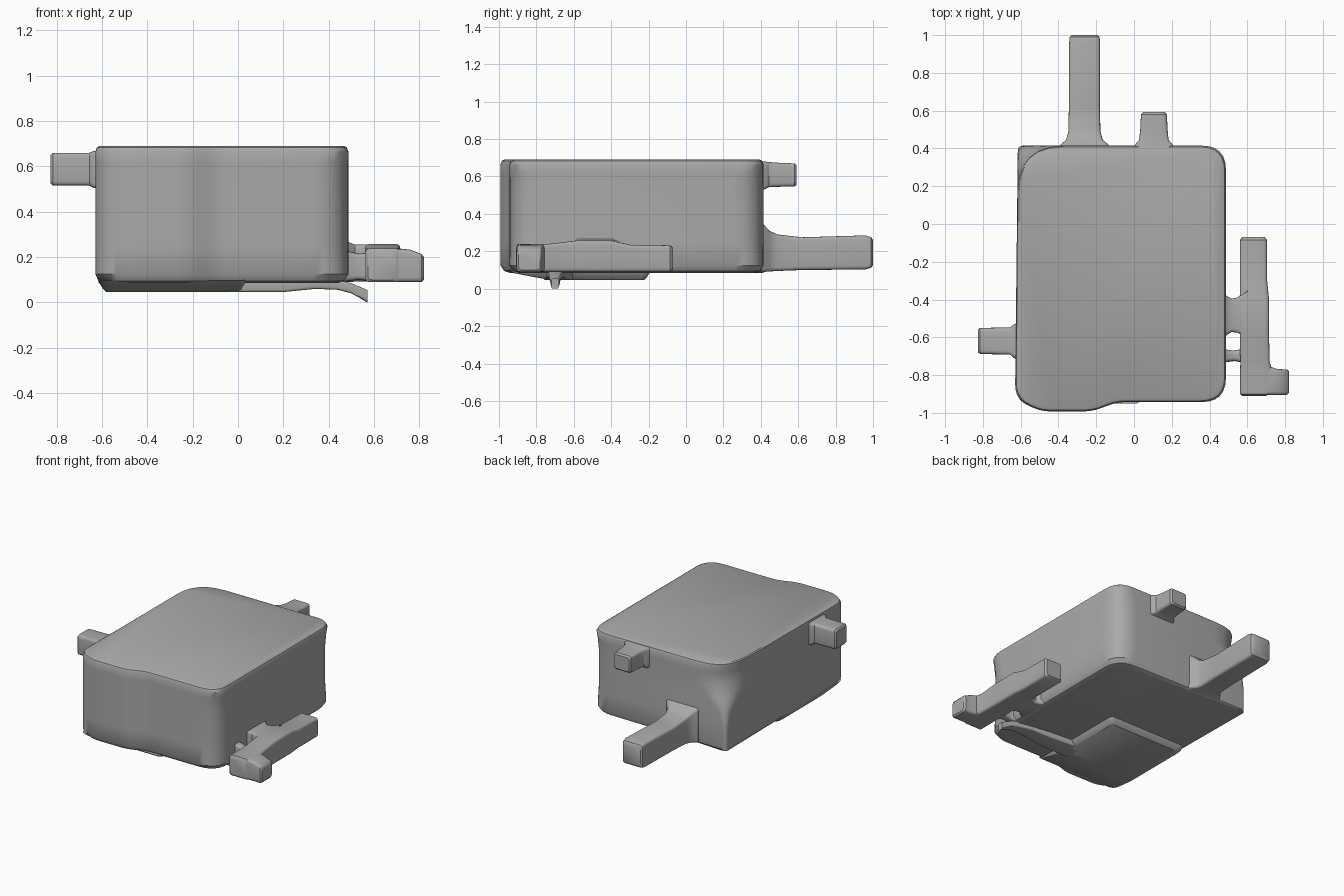
import bpy, bmesh, math
from mathutils import Vector

grey = bpy.data.materials.new("plain grey")
grey.diffuse_color = (0.4, 0.4, 0.4, 1)


def outline(corners, seg=6):
    """Closed 2D outline; corners are (x, y, radius), counter-clockwise."""
    pts, n = [], len(corners)
    for i, (x, y, r) in enumerate(corners):
        c = Vector((x, y))
        a = (Vector(corners[i - 1][:2]) - c)
        b = (Vector(corners[(i + 1) % n][:2]) - c)
        p = c + a.normalized() * min(r, a.length * 0.9)
        q = c + b.normalized() * min(r, b.length * 0.9)
        for k in range(seg + 1):
            t = k / seg
            pts.append(p * (1 - t) ** 2 + c * 2 * t * (1 - t) + q * t * t)
    return pts


def loft(name, rings):
    """Skin a stack of equal-length 3D rings and cap both ends."""
    bm = bmesh.new()
    vs = [[bm.verts.new(p) for p in ring] for ring in rings]
    n = len(vs[0])
    for lo, hi in zip(vs, vs[1:]):
        for i in range(n):
            j = (i + 1) % n
            bm.faces.new((lo[i], lo[j], hi[j], hi[i]))
    bm.faces.new(vs[0][::-1])
    bm.faces.new(vs[-1])
    bmesh.ops.recalc_face_normals(bm, faces=bm.faces)
    me = bpy.data.meshes.new(name)
    bm.to_mesh(me)
    bm.free()
    ob = bpy.data.objects.new(name, me)
    bpy.context.collection.objects.link(ob)
    me.materials.append(grey)
    bpy.context.view_layer.objects.active = ob
    bpy.ops.object.select_all(action='DESELECT')
    ob.select_set(True)
    bpy.ops.object.shade_smooth_by_angle(angle=math.radians(35))
    return ob


def peg(name, axis, stations, r=0.02):
    """Bar along x or y; stations are (pos, side_min, side_max, z_min, z_max)."""
    rings = []
    for t, a, b, lo, hi in stations:
        o = outline([(a, lo, r), (b, lo, r), (b, hi, r), (a, hi, r)], 3)
        rings.append([(t, p.x, p.y) if axis == 'x' else (p.x, t, p.y) for p in o])
    return loft(name, rings)


# main tank: rounded block with a stepped front; the rear left corner sharpens lower down
rings = []
for z, d, r_back_left, r_right in [
        (0.085, 0.05, 0.03, 0.14), (0.095, 0.02, 0.03, 0.14), (0.125, 0.0, 0.03, 0.15),
        (0.25, 0.0, 0.03, 0.17), (0.36, 0.0, 0.06, 0.17), (0.45, 0.0, 0.16, 0.17),
        (0.54, 0.0, 0.27, 0.17), (0.62, 0.0, 0.27, 0.15), (0.665, 0.0, 0.25, 0.13),
        (0.683, 0.007, 0.24, 0.13), (0.69, 0.02, 0.23, 0.13)]:
    e = 0.0 if z < 0.4 else d
    rings.append([(p.x, p.y, z) for p in outline([
        (-0.63 + d, -0.93 + d, 0.08), (-0.49, -0.992 + d, 0.05),
        (-0.22, -0.992 + d, 0.05), (-0.09, -0.943 + d, 0.05),
        (0.487 - d, -0.943 + d, r_right), (0.487 - d, 0.415 - d, r_right),
        (-0.63 + max(e, 0.015), 0.415 - e, r_back_left)])])
loft("tank_body", rings)

# raised pad on the underside, sloping up toward the front
rings = []
for z, d, front in [(0.1, 0.0, -0.95), (0.085, 0.005, -0.93), (0.06, 0.02, -0.80),
                    (0.046, 0.035, -0.72)]:
    rings.append([(p.x, p.y, z) for p in outline([
        (-0.615 + d, front, 0.06), (0.035 - d, front, 0.03),
        (0.035 - d, -0.19 - d, 0.03), (-0.615 + d, -0.19 - d, 0.05)])])
loft("underside_pad", rings)

# curved lip running from the pad to a small pointed tip
peg("underside_lip", 'x', [
    (-0.05, -0.76, -0.60, 0.046, 0.10), (0.20, -0.75, -0.62, 0.046, 0.10),
    (0.34, -0.745, -0.64, 0.06, 0.10), (0.44, -0.735, -0.66, 0.056, 0.10),
    (0.50, -0.73, -0.67, 0.040, 0.085), (0.54, -0.725, -0.675, 0.018, 0.068),
    (0.57, -0.72, -0.68, 0.0, 0.055)], 0.012)

# short pegs near the top
peg("left_peg", 'x', [
    (-0.60, -0.72, -0.52, 0.50, 0.672), (-0.635, -0.71, -0.53, 0.505, 0.668),
    (-0.655, -0.692, -0.548, 0.515, 0.66), (-0.815, -0.688, -0.55, 0.515, 0.66),
    (-0.826, -0.678, -0.56, 0.525, 0.65)])
peg("rear_peg", 'y', [
    (0.38, 0.00, 0.21, 0.525, 0.682), (0.42, 0.005, 0.205, 0.53, 0.68),
    (0.445, 0.027, 0.183, 0.543, 0.677), (0.50, 0.033, 0.178, 0.545, 0.673),
    (0.58, 0.037, 0.174, 0.547, 0.67), (0.592, 0.047, 0.164, 0.557, 0.66)])

# long arm low on the back, flared where it joins
peg("rear_arm", 'y', [
    (0.38, -0.40, -0.12, 0.09, 0.36), (0.42, -0.39, -0.135, 0.09, 0.34),
    (0.445, -0.36, -0.165, 0.092, 0.31), (0.49, -0.347, -0.178, 0.095, 0.29),
    (0.62, -0.345, -0.18, 0.10, 0.275), (0.96, -0.343, -0.18, 0.103, 0.285),
    (0.99, -0.341, -0.182, 0.112, 0.275), (1.0, -0.33, -0.193, 0.125, 0.26)])

# side bar on the right, thicker in the middle, with a foot at the front
peg("side_bar", 'y', [
    (-0.91, 0.572, 0.70, 0.10, 0.225), (-0.90, 0.562, 0.715, 0.09, 0.238),
    (-0.77, 0.562, 0.73, 0.09, 0.238), (-0.73, 0.563, 0.718, 0.09, 0.24),
    (-0.58, 0.56, 0.715, 0.09, 0.258), (-0.40, 0.56, 0.715, 0.09, 0.258),
    (-0.30, 0.56, 0.705, 0.09, 0.235), (-0.085, 0.56, 0.705, 0.09, 0.232),
    (-0.07, 0.572, 0.693, 0.10, 0.22)])
peg("side_bar_foot", 'x', [
    (0.60, -0.905, -0.755, 0.09, 0.237), (0.72, -0.905, -0.755, 0.09, 0.237),
    (0.76, -0.905, -0.768, 0.09, 0.233), (0.81, -0.905, -0.77, 0.09, 0.213),
    (0.82, -0.895, -0.78, 0.10, 0.20)])

# two links joining the side bar to the tank
peg("wide_link", 'x', [
    (0.46, -0.61, -0.36, 0.09, 0.28), (0.49, -0.59, -0.38, 0.09, 0.265),
    (0.515, -0.572, -0.395, 0.092, 0.255), (0.545, -0.575, -0.39, 0.092, 0.256),
    (0.60, -0.60, -0.35, 0.092, 0.257)])
peg("thin_link", 'x', [
    (0.46, -0.74, -0.65, 0.09, 0.24), (0.49, -0.73, -0.665, 0.095, 0.225),
    (0.53, -0.725, -0.67, 0.10, 0.215), (0.58, -0.735, -0.66, 0.095, 0.22)])
